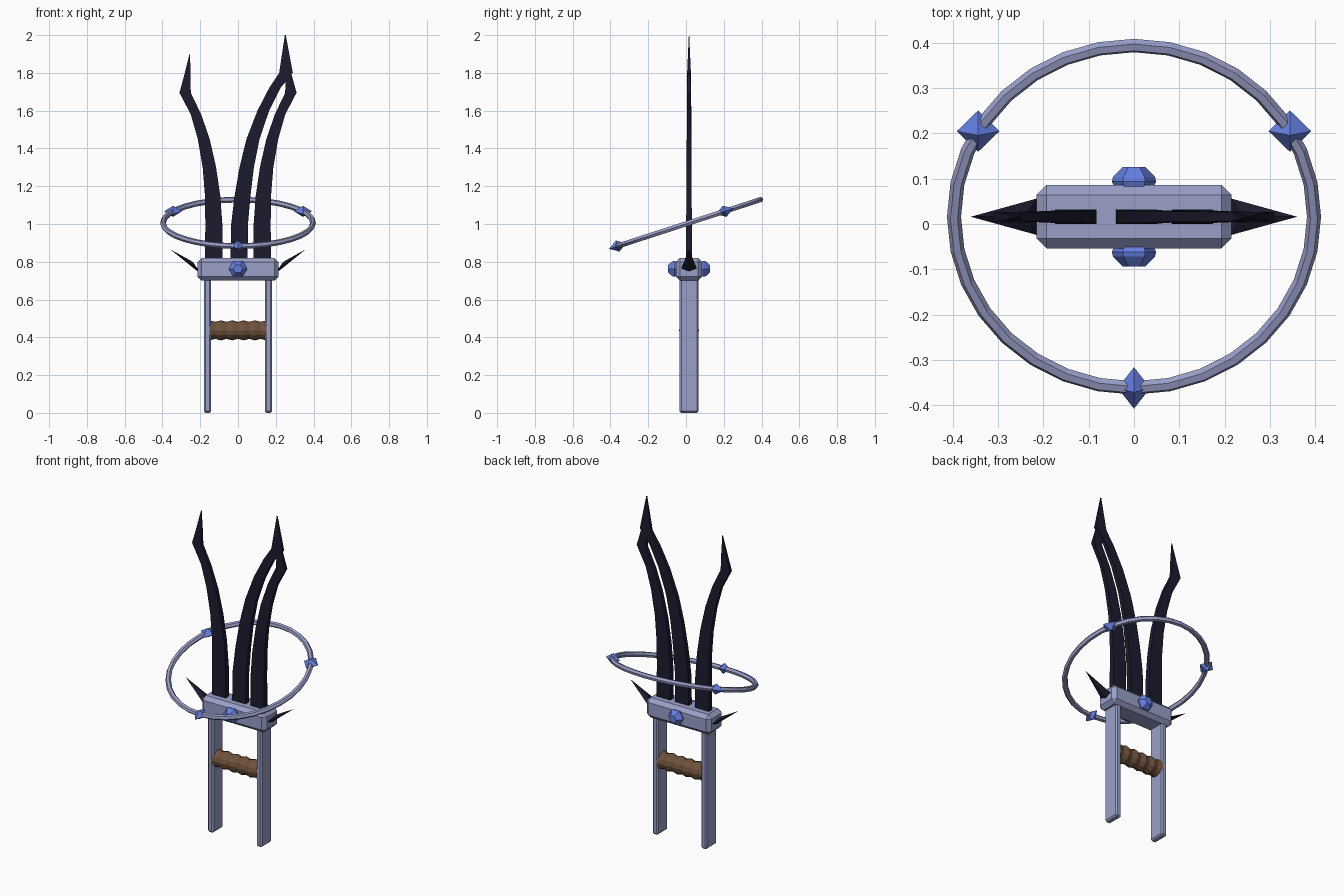
import bpy, bmesh
from math import sin, cos, pi, radians
from mathutils import Matrix, Vector

if "Cube" in bpy.data.objects:
    bpy.data.objects.remove(bpy.data.objects["Cube"])

CY = 0.016  # middle plane of the weapon


def material(name, rgb):
    m = bpy.data.materials.new(name)
    m.diffuse_color = (*rgb, 1)
    m.use_nodes = True
    m.node_tree.nodes["Principled BSDF"].inputs["Base Color"].default_value = m.diffuse_color
    return m


steel = material("steel", (0.32, 0.35, 0.58))
dark = material("dark_metal", (0.011, 0.011, 0.028))
blue = material("blue_gem", (0.13, 0.21, 0.75))
brown = material("brown_wrap", (0.16, 0.085, 0.045))


def make(name, verts, faces, mat):
    me = bpy.data.meshes.new(name)
    me.from_pydata([tuple(v) for v in verts], [], faces)
    bm = bmesh.new()
    bm.from_mesh(me)
    bmesh.ops.recalc_face_normals(bm, faces=bm.faces)
    bm.to_mesh(me)
    bm.free()
    me.materials.append(mat)
    ob = bpy.data.objects.new(name, me)
    bpy.context.collection.objects.link(ob)
    return ob


def box(name, center, size, bevel):
    bpy.ops.mesh.primitive_cube_add(size=1, location=center)
    ob = bpy.context.object
    ob.name = name
    ob.data.transform(Matrix.Diagonal((*size, 1)))
    ob.data.materials.append(steel)
    b = ob.modifiers.new("bevel", 'BEVEL')
    b.width, b.segments = bevel, 1


def loft(name, rings, mat):
    n = len(rings[0])
    faces = [(i * n + j, i * n + (j + 1) % n, (i + 1) * n + (j + 1) % n, (i + 1) * n + j)
             for i in range(len(rings) - 1) for j in range(n)]
    faces += [tuple(range(n)), tuple(range((len(rings) - 1) * n, len(rings) * n))]
    return make(name, [v for r in rings for v in r], faces, mat)


# Guard and the two side bars
box("guard", (0, CY, 0.76), (0.43, 0.14, 0.12), 0.022)
for s, side in ((-1, "left"), (1, "right")):
    box(side + "_bar", (s * 0.162, CY, 0.36), (0.038, 0.1, 0.72), 0.009)

# Wrapped cross grip with shallow ridges
rings = []
for i in range(21):
    x = -0.15 + 0.3 * i / 20
    r = 0.049 + 0.004 * cos(i * pi / 2)
    rings.append([(x, CY + r * cos(a * pi / 6), 0.437 + r * sin(a * pi / 6)) for a in range(12)])
loft("grip", rings, brown)


# Blades: rows of (left x, right x, z, half thickness)
def blade(name, rows, flip=1):
    rings = [[(flip * a, CY - t, z), (flip * b, CY - t, z),
              (flip * b, CY + t, z), (flip * a, CY + t, z)] for a, b, z, t in rows]
    loft(name, rings, dark)


outer = [(0.083, 0.175, 0.78, 0.016), (0.083, 0.173, 1.0, 0.015), (0.094, 0.175, 1.15, 0.014),
         (0.116, 0.187, 1.3, 0.013), (0.15, 0.213, 1.45, 0.012), (0.195, 0.25, 1.58, 0.011),
         (0.25, 0.31, 1.695, 0.011), (0.251, 0.284, 1.79, 0.007), (0.254, 0.257, 1.9, 0.001)]
blade("left_blade", outer, -1)
blade("right_blade", outer)
blade("middle_blade", [
    (-0.04, 0.05, 0.78, 0.016), (-0.036, 0.053, 1.0, 0.015), (-0.018, 0.066, 1.15, 0.014),
    (0.008, 0.084, 1.3, 0.013), (0.045, 0.114, 1.45, 0.012), (0.103, 0.165, 1.6, 0.012),
    (0.165, 0.225, 1.72, 0.011), (0.218, 0.29, 1.80, 0.01), (0.248, 0.253, 2.0, 0.001)])

# Side spikes: four-sided pyramids
for s, side in ((-1, "left"), (1, "right")):
    base, across = Vector((s * 0.215, CY, 0.765)), Vector((-s * 0.57, 0, -0.82)) * 0.042
    deep = Vector((0, 0.04, 0))
    make(side + "_spike", [base + across, base + deep, base - across, base - deep,
                           (s * 0.36, CY, 0.867)],
         [(0, 1, 2, 3), (0, 1, 4), (1, 2, 4), (2, 3, 4), (3, 0, 4)], dark)

# Six-sided cut gems on front and back of the guard
for s, side in ((-1, "front"), (1, "back")):
    loft(side + "_gem", [[(r * cos(a * pi / 3), CY + s * d, 0.763 + r * sin(a * pi / 3))
                          for a in range(6)]
                         for d, r in ((0.05, 0.036), (0.078, 0.049), (0.088, 0.046), (0.11, 0.024))], blue)

# Tilted ring with three gems
tilt = Matrix.Translation((0, CY, 1.006)) @ Matrix.Rotation(radians(18), 4, 'X')
bpy.ops.mesh.primitive_torus_add(major_radius=0.397, minor_radius=0.0155,
                                 major_segments=32, minor_segments=6)
ring = bpy.context.object
ring.name = "floating_ring"
ring.data.transform(tilt)
ring.data.materials.append(steel)
for k, (deg, w) in enumerate(((-90, 0.036), (30, 0.047), (150, 0.047))):
    a = radians(deg)
    c = Vector((0.397 * cos(a), 0.397 * sin(a), 0))
    pts = [(w, 0, 0), (0, 0.048, 0), (-w, 0, 0), (0, -0.048, 0), (0, 0, 0.031), (0, 0, -0.031)]
    make("ring_gem_%d" % (k + 1), [tilt @ (c + Vector(p)) for p in pts],
         [(i, (i + 1) % 4, t) for i in range(4) for t in (4, 5)], blue)
